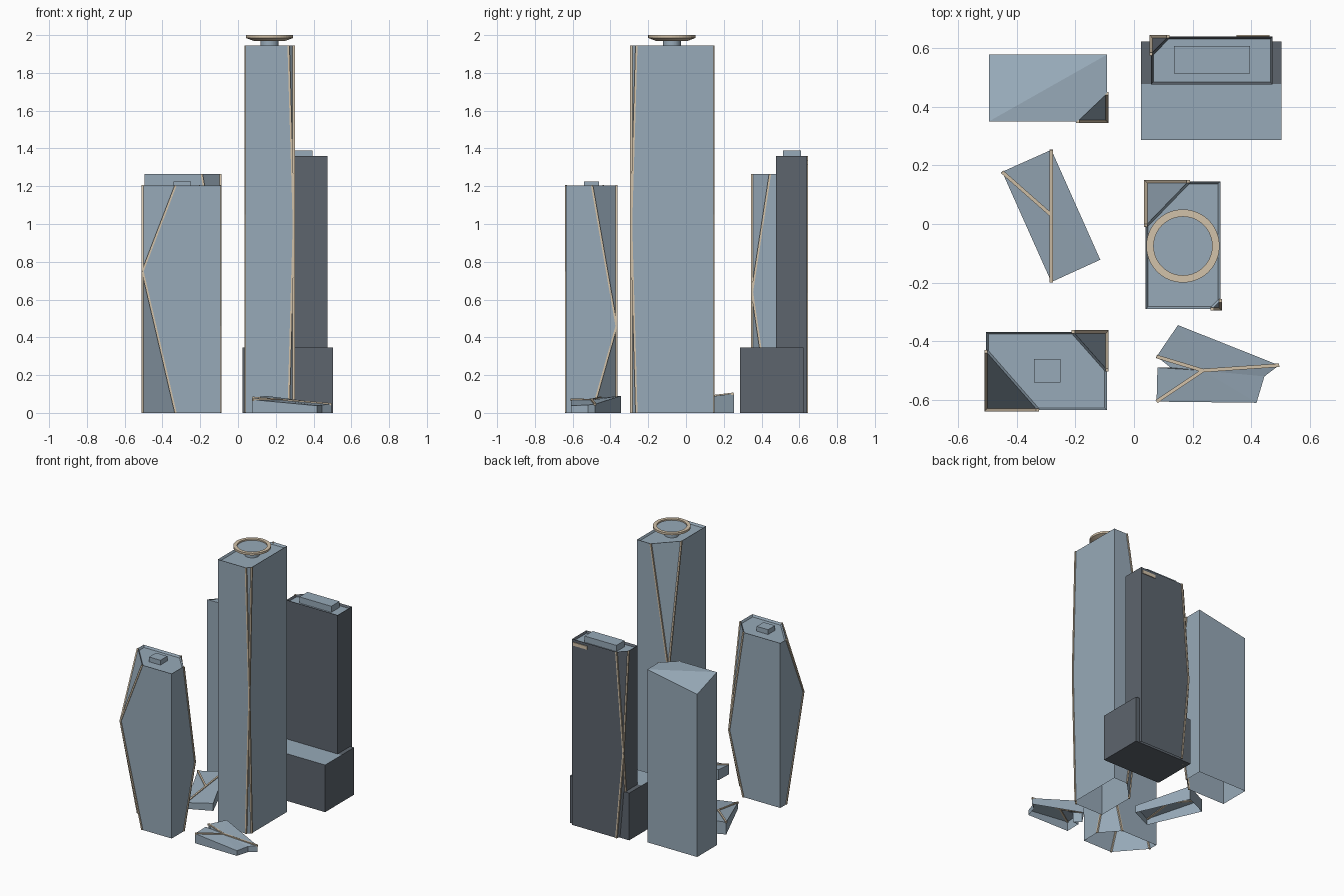
import bpy
import bmesh
import math
from mathutils import Vector, Matrix

cube = bpy.data.objects.get("Cube")
if cube:
    bpy.data.objects.remove(cube)


def material(name, rgb):
    m = bpy.data.materials.new(name)
    m.use_nodes = True
    color = (*rgb, 1)
    m.diffuse_color = color
    m.node_tree.nodes["Principled BSDF"].inputs["Base Color"].default_value = color
    return m


GLASS = material("blue grey glass", (0.31, 0.40, 0.48))
DARK = material("dark slate", (0.11, 0.13, 0.155))
TRIM = material("tan trim", (0.65, 0.54, 0.40))


def finish(name, bm, mats, rule=None):
    bm.normal_update()
    if rule:
        for f in bm.faces:
            f.material_index = rule(f)
    mesh = bpy.data.meshes.new(name)
    bm.to_mesh(mesh)
    bm.free()
    for m in mats:
        mesh.materials.append(m)
    ob = bpy.data.objects.new(name, mesh)
    bpy.context.scene.collection.objects.link(ob)
    return ob


def box(name, lo, hi, mats, rule=None):
    lo, hi = Vector(lo), Vector(hi)
    bm = bmesh.new()
    size = Matrix.Diagonal((*(hi - lo), 1))
    bmesh.ops.create_cube(bm, size=1, matrix=Matrix.Translation((lo + hi) / 2) @ size)
    return finish(name, bm, mats, rule)


def trims(name, segments, width=0.011):
    """Square tan strips along line segments."""
    bm = bmesh.new()
    for a, b in segments:
        a, b = Vector(a), Vector(b)
        d = b - a
        turn = d.to_track_quat('Z', 'Y').to_matrix().to_4x4()
        size = Matrix.Diagonal((width, width, d.length, 1))
        bmesh.ops.create_cube(bm, size=1, matrix=Matrix.Translation((a + b) / 2) @ turn @ size)
    finish(name, bm, [TRIM])


def tower(name, xs, ys, height, cuts, wall=GLASS, low=None, parapet=True):
    """Hollow tower; a cut corner is bevelled at top and bottom and sharp at mid height.
    cuts maps a corner (ix, iy) to (cut along x, cut along y, mid height)."""
    points, strips = [], []
    for ix in (0, 1):
        for iy in (0, 1):
            x, y = xs[ix], ys[iy]
            top = low[1] if low and low[0] == (ix, iy) else height
            if (ix, iy) not in cuts:
                points += [(x, y, 0), (x, y, top)]
                continue
            cx, cy, mid = cuts[ix, iy]
            tip = (x, y, mid)
            points.append(tip)
            for z in (0, top):
                for end in ((x + cx * (1 - 2 * ix), y, z), (x, y + cy * (1 - 2 * iy), z)):
                    points.append(end)
                    strips.append((tip, end))
    bm = bmesh.new()
    verts = [bm.verts.new(p) for p in points]
    bmesh.ops.convex_hull(bm, input=verts)
    bmesh.ops.dissolve_limit(bm, angle_limit=0.01, verts=bm.verts[:], edges=bm.edges[:])
    bmesh.ops.recalc_face_normals(bm, faces=bm.faces[:])
    bm.normal_update()
    bottom = [f for f in bm.faces if f.normal.z < -0.9]
    bmesh.ops.delete(bm, geom=bottom, context='FACES')
    # sunken roof behind a thin parapet
    if parapet:
        roof = [f for f in bm.faces if f.normal.z > 0.99]
        bmesh.ops.inset_region(bm, faces=roof, thickness=0.008, use_even_offset=True)
        for v in {v for f in roof for v in f.verts}:
            v.co.z -= 0.015
    finish(name, bm, [wall, GLASS], lambda f: int(f.normal.z > 0.7))
    trims(name + "_trim", strips)


# Tall tower with its crown
tower("tall_tower", (0.04, 0.295), (-0.29, 0.145), 1.945,
      {(0, 1): (0.145, 0.15, 1.05), (1, 0): (0.028, 0.028, 1.0)})

bm = bmesh.new()
profile = [(0.048, 1.92), (0.048, 1.968), (0.085, 1.97), (0.125, 1.985),
           (0.125, 2.0), (0.1, 2.0), (0.1, 1.99), (0, 1.99)]
ring = [bm.verts.new((r, 0, z)) for r, z in profile]
edges = [bm.edges.new(pair) for pair in zip(ring, ring[1:])]
bmesh.ops.spin(bm, geom=ring + edges, axis=(0, 0, 1), cent=(0, 0, 0),
               steps=40, angle=2 * math.pi, use_duplicate=False)
bmesh.ops.remove_doubles(bm, verts=bm.verts[:], dist=0.0005)
bmesh.ops.recalc_face_normals(bm, faces=bm.faces[:])


def crown_rule(face):
    c = face.calc_center_median()
    radius = math.hypot(c.x, c.y)
    return int(radius > 0.06 and c.z > 1.969 and not (c.z < 1.991 and face.normal.z > 0.9))


crown = finish("roof_crown", bm, [GLASS, TRIM], crown_rule)
crown.location = (0.167, -0.075, 0)

# Front left tower
tower("front_left_tower", (-0.505, -0.092), (-0.635, -0.368), 1.205,
      {(0, 0): (0.175, 0.2, 0.75), (1, 1): (0.115, 0.13, 0.46)})
box("front_left_roof_box", (-0.342, -0.54, 1.185), (-0.25, -0.46, 1.225), [GLASS])

# Back left tower with one lowered roof corner
tower("back_left_tower", (-0.495, -0.092), (0.35, 0.578), 1.265,
      {(1, 0): (0.1, 0.095, 0.64)}, low=((0, 1), 1.19), parapet=False)

# Dark tower, its podium, roof box and sign plate
tower("dark_tower", (0.058, 0.473), (0.476, 0.64), 1.36,
      {(0, 1): (0.058, 0.06, 0.635)}, wall=DARK)
box("dark_tower_roof_box", (0.137, 0.514, 1.34), (0.395, 0.608, 1.39), [GLASS])
box("sign_plate", (0.35, 0.638, 1.315), (0.462, 0.645, 1.34), [TRIM])
box("podium_front", (0.024, 0.287, 0), (0.504, 0.478, 0.345), [DARK, GLASS],
    lambda f: int(f.normal.z > 0.9))
box("podium_back", (0.024, 0.478, 0), (0.504, 0.622, 0.345), [DARK])


def pavilion(name, outline, hub, ribs):
    """Low hollow wedge: walls under a faceted roof fanned round a hub."""
    bm = bmesh.new()
    centre = bm.verts.new(hub)
    top = [bm.verts.new(p) for p in outline]
    base = [bm.verts.new((x, y, 0)) for x, y, z in outline]
    for i in range(len(top)):
        j = (i + 1) % len(top)
        bm.faces.new((centre, top[i], top[j]))
        bm.faces.new((top[i], base[i], base[j], top[j]))
    bmesh.ops.recalc_face_normals(bm, faces=bm.faces[:])
    if sum(f.normal.z for f in bm.faces) < 0:
        bmesh.ops.reverse_faces(bm, faces=bm.faces[:])
    finish(name, bm, [GLASS])
    trims(name + "_trim", [(hub, outline[i]) for i in ribs], 0.012)


# Low pavilions
pavilion("left_pavilion",
         [(-0.45, 0.178, 0.09), (-0.282, 0.253, 0.102),
          (-0.115, -0.122, 0.055), (-0.282, -0.198, 0.045)],
         (-0.282, 0.03, 0.075), (0, 1, 3))
pavilion("front_pavilion",
         [(0.15, -0.345, 0.09), (0.495, -0.482, 0.046), (0.445, -0.52, 0.042),
          (0.418, -0.61, 0.038), (0.077, -0.606, 0.07), (0.08, -0.49, 0.076),
          (0.125, -0.49, 0.076), (0.077, -0.452, 0.08)],
         (0.235, -0.5, 0.068), (1, 4, 7))
